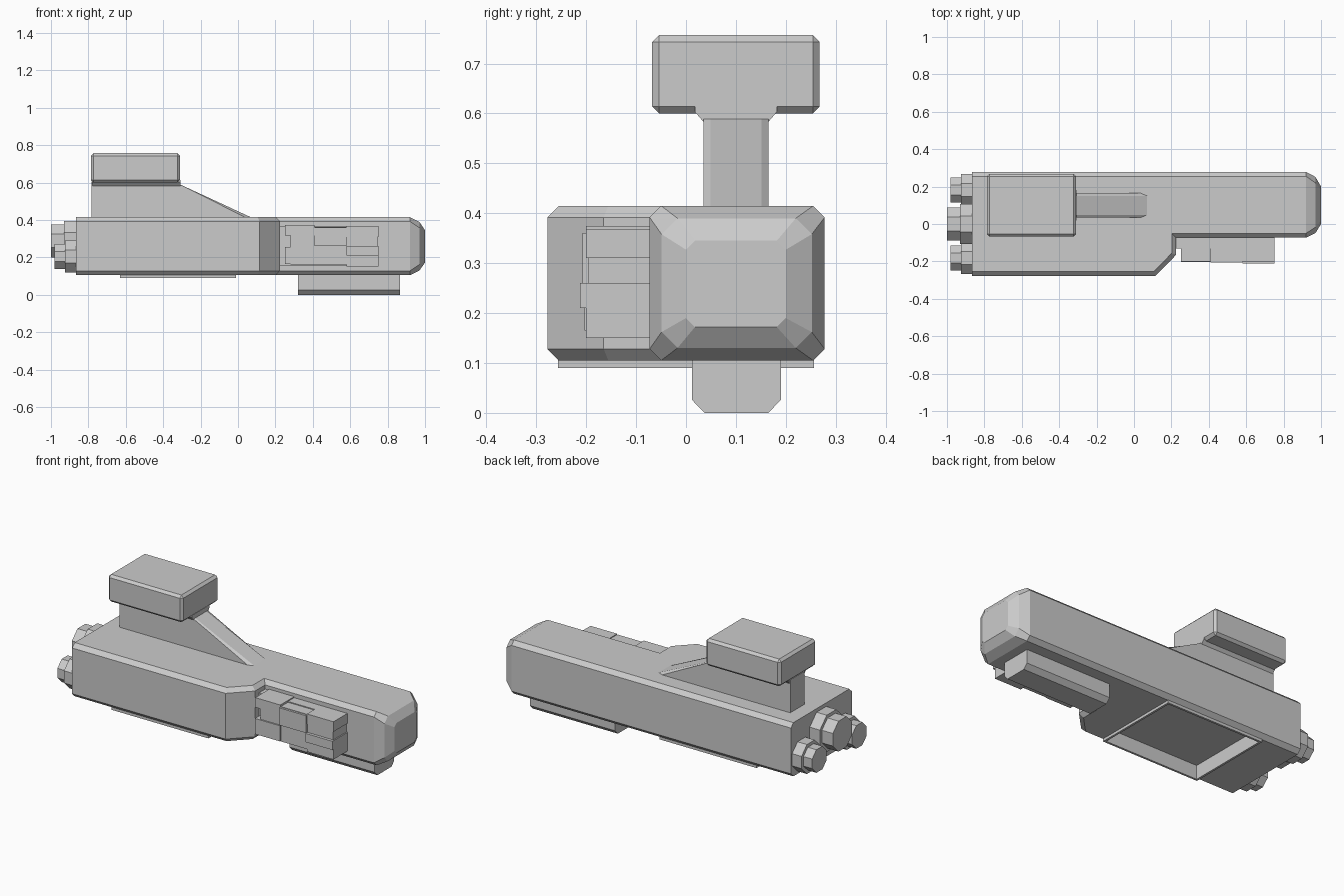
import bpy, bmesh, math
from mathutils import Matrix

if "Cube" in bpy.data.objects:
    bpy.data.objects.remove(bpy.data.objects["Cube"])


def finish(name, bm):
    bmesh.ops.recalc_face_normals(bm, faces=bm.faces)
    me = bpy.data.meshes.new(name)
    bm.to_mesh(me)
    bm.free()
    ob = bpy.data.objects.new(name, me)
    bpy.context.collection.objects.link(ob)
    return ob


def prism(name, pts, to3d, a, b, pick=None, width=0.0):
    """Extrude a 2D outline between a and b; chamfer the edges chosen by pick."""
    bm = bmesh.new()
    lo = [bm.verts.new(to3d(p, q, a)) for p, q in pts]
    hi = [bm.verts.new(to3d(p, q, b)) for p, q in pts]
    bm.faces.new(lo)
    bm.faces.new(hi)
    n = len(pts)
    for i in range(n):
        j = (i + 1) % n
        bm.faces.new((lo[i], lo[j], hi[j], hi[i]))
    bmesh.ops.recalc_face_normals(bm, faces=bm.faces)
    if pick:
        edges = [e for e in bm.edges if pick(e.verts[0].co, e.verts[1].co)]
        bmesh.ops.bevel(bm, geom=edges, offset=width, segments=1, affect='EDGES')
    return finish(name, bm)


def box(name, x0, x1, y0, y1, z0, z1, pick=None, width=0.0):
    return prism(name, [(x0, y0), (x1, y0), (x1, y1), (x0, y1)],
                 lambda p, q, t: (p, q, t), z0, z1, pick, width)


def loft(name, rings):
    bm = bmesh.new()
    vs = [[bm.verts.new(c) for c in r] for r in rings]
    for r, s in zip(vs, vs[1:]):
        for i in range(len(r)):
            j = (i + 1) % len(r)
            bm.faces.new((r[i], r[j], s[j], s[i]))
    bm.faces.new(vs[0])
    bm.faces.new(vs[-1])
    return finish(name, bm)


def cut_by(ob, cutter):
    m = ob.modifiers.new("opening", 'BOOLEAN')
    m.operation = 'DIFFERENCE'
    m.solver = 'EXACT'
    m.object = cutter


# Main hull, with a notch on the front side and chamfered long edges
X0, X1, Z0, Z1 = -0.865, 0.92, 0.105, 0.415
outline = [(X0, -0.278), (0.115, -0.278), (0.225, -0.165), (0.225, -0.073),
           (X1, -0.073), (X1, 0.278), (X0, 0.278)]


def hull_edge(a, b):
    ends = any(abs(a.x - x) < 1e-4 and abs(b.x - x) < 1e-4 for x in (X0, X1))
    return abs(a.z - b.z) < 1e-4 and not ends


hull = prism("hull", outline, lambda p, q, t: (p, q, t), Z0, Z1, hull_edge, 0.023)


# Faceted nose
def oct_ring(x, y0, y1, z0, z1, c):
    return [(x, y0 + c, z0), (x, y1 - c, z0), (x, y1, z0 + c), (x, y1, z1 - c),
            (x, y1 - c, z1), (x, y0 + c, z1), (x, y0, z1 - c), (x, y0, z0 + c)]


loft("nose", [oct_ring(0.92, -0.073, 0.278, 0.105, 0.415, 0.023),
              oct_ring(0.97, -0.049, 0.252, 0.13, 0.39, 0.032),
              oct_ring(1.0, 0.0, 0.2, 0.172, 0.345, 0.018)])

# Hangar opening and its rim under the hull
rim = box("hangar_rim", -0.63, -0.01, -0.256, 0.256, 0.09, 0.11)
cutter = box("hangar_cutter", -0.618, -0.022, -0.244, 0.244, 0.05, 0.17)
cutter.hide_render = True
cutter.hide_viewport = True
cutter.display_type = 'WIRE'
cut_by(hull, cutter)
cut_by(rim, cutter)

# Keel skid under the bow
prism("keel_skid", [(0.012, 0.11), (0.012, 0.026), (0.037, 0.0), (0.165, 0.0),
                    (0.19, 0.026), (0.19, 0.11)],
      lambda p, q, t: (t, p, q), 0.32, 0.865)

# Pylon with sloping, chamfered leading edge
side = [(-0.782, 0.405), (0.09, 0.405), (-0.31, 0.59), (-0.31, 0.605), (-0.782, 0.605)]


def slope_edge(a, b):
    return abs(a.x - b.x) > 0.1 and abs(a.z - b.z) > 0.1


prism("pylon", side, lambda p, q, t: (p, t, q), 0.035, 0.165, slope_edge, 0.014)

# Flare joining pylon and bridge
prism("pylon_flare", [(0.035, 0.583), (0.165, 0.583), (0.182, 0.603), (0.182, 0.615),
                      (0.018, 0.615), (0.018, 0.603)],
      lambda p, q, t: (t, p, q), -0.778, -0.308)

# Bridge block
box("bridge", -0.787, -0.31, -0.068, 0.268, 0.6, 0.757, lambda a, b: True, 0.014)

# Side machinery in the notch
for name, dims in {
    "machinery_base": (0.21, 0.74, -0.13, -0.07, 0.155, 0.368),
    "machinery_rear_upper": (0.25, 0.41, -0.2, -0.07, 0.318, 0.374),
    "machinery_rear_lower": (0.25, 0.41, -0.203, -0.07, 0.165, 0.255),
    "machinery_core": (0.28, 0.745, -0.195, -0.07, 0.162, 0.363),
    "machinery_mid": (0.41, 0.58, -0.207, -0.07, 0.26, 0.36),
    "machinery_front": (0.58, 0.752, -0.212, -0.07, 0.21, 0.26),
    "machinery_front_lower": (0.58, 0.75, -0.2, -0.07, 0.15, 0.21),
    "machinery_front_upper": (0.58, 0.75, -0.2, -0.07, 0.31, 0.368),
}.items():
    box(name, *dims)


# Stepped octagonal engines
def engine(name, y, z, steps):
    rings = []
    for x, r in steps:
        rings.append([(x, y + r * math.cos(math.pi / 8 + i * math.pi / 4),
                       z + r * math.sin(math.pi / 8 + i * math.pi / 4)) for i in range(8)])
    loft(name, rings)


engine("engine_centre", 0.0, 0.288,
       [(-0.85, 0.115), (-0.93, 0.115), (-0.93, 0.095), (-1.0, 0.095)])
for tag, y in (("left", 0.182), ("right", -0.182)):
    engine("engine_" + tag, y, 0.205,
           [(-0.85, 0.092), (-0.925, 0.092), (-0.925, 0.072), (-0.98, 0.072)])
